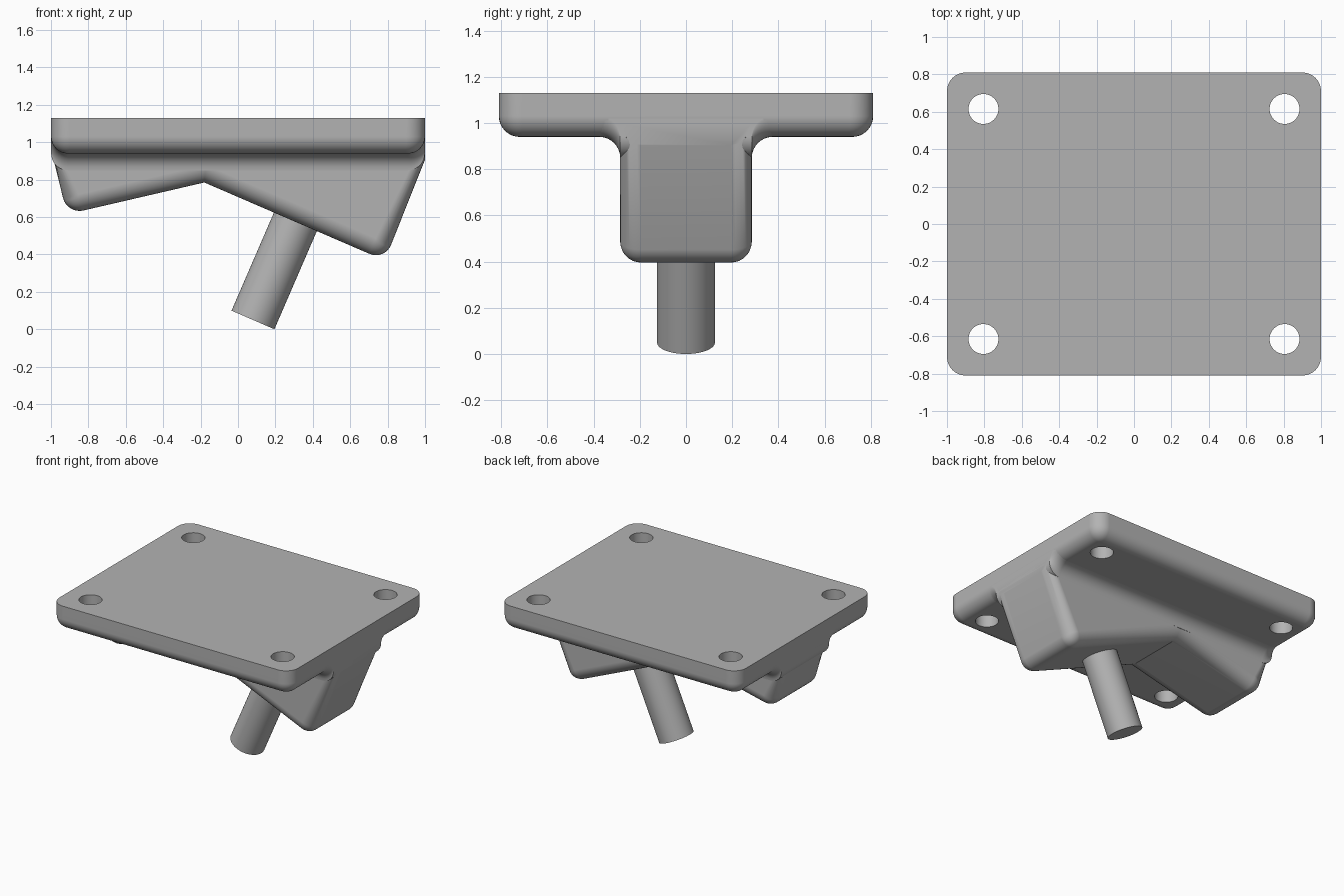
import bpy, bmesh
from math import sin, cos, pi
from mathutils import Vector

default = bpy.data.objects.get("Cube")
if default:
    bpy.data.objects.remove(default, do_unlink=True)

grey = bpy.data.materials.new("plain grey")
grey.use_nodes = True
colour = (0.45, 0.45, 0.45, 1)
grey.diffuse_color = colour
grey.node_tree.nodes["Principled BSDF"].inputs["Base Color"].default_value = colour

R = 0.09              # rounding and fillet radius
PLATE_Z, TOP_Z = 0.94, 1.13
HALF_W, HALF_D, BODY_D = 1.0, 0.81, 0.285


def make_object(name, bm):
    bmesh.ops.recalc_face_normals(bm, faces=bm.faces)
    mesh = bpy.data.meshes.new(name)
    bm.to_mesh(mesh)
    bm.free()
    mesh.materials.append(grey)
    obj = bpy.data.objects.new(name, mesh)
    bpy.context.collection.objects.link(obj)
    return obj


def finish(obj):
    bpy.ops.object.select_all(action='DESELECT')
    obj.select_set(True)
    bpy.context.view_layer.objects.active = obj
    for mod in list(obj.modifiers):
        bpy.ops.object.modifier_apply(modifier=mod.name)
    bpy.ops.object.shade_smooth_by_angle(angle=pi / 5)
    weighted = obj.modifiers.new("even shading", 'WEIGHTED_NORMAL')
    weighted.keep_sharp = True


def round_edges(bm, edges, radius):
    bmesh.ops.bevel(bm, geom=edges, offset=radius, segments=8, profile=0.5,
                    affect='EDGES', clamp_overlap=False)


def prism(points, half_depth):
    # Extrude an x-z outline along y
    bm = bmesh.new()
    face = bm.faces.new([bm.verts.new((x, -half_depth, z)) for x, z in points])
    out = bmesh.ops.extrude_face_region(bm, geom=[face])
    moved = [g for g in out["geom"] if isinstance(g, bmesh.types.BMVert)]
    bmesh.ops.translate(bm, verts=moved, vec=(0, 2 * half_depth, 0))
    bmesh.ops.recalc_face_normals(bm, faces=bm.faces)
    return bm


def cylinder(name, start, end, radius):
    bm = bmesh.new()
    bmesh.ops.create_cone(bm, cap_ends=True, segments=48, radius1=radius,
                          radius2=radius, depth=(end - start).length)
    obj = make_object(name, bm)
    turn = (end - start).to_track_quat('Z', 'Y').to_matrix().to_4x4()
    turn.translation = (start + end) / 2
    obj.data.transform(turn)
    return obj


# Mounting plate: rounded corners and a rounded lower rim
bm = prism([(-HALF_W, PLATE_Z), (HALF_W, PLATE_Z),
            (HALF_W, TOP_Z), (-HALF_W, TOP_Z)], HALF_D)
round_edges(bm, [e for e in bm.edges
                 if abs(e.verts[0].co.z - e.verts[1].co.z) > 0.1], 0.1)
round_edges(bm, [e for e in bm.edges
                 if all(abs(v.co.z - PLATE_Z) < 1e-4 for v in e.verts)], R)
plate = make_object("mounting_plate", bm)

# Four bolt holes
cutters = []
for sx in (-1, 1):
    for sy in (-1, 1):
        cutter = cylinder("hole_cutter", Vector((sx * 0.805, sy * 0.615, 0.8)),
                          Vector((sx * 0.805, sy * 0.615, 1.3)), 0.08)
        cutter.hide_render = True
        hole = plate.modifiers.new("bolt hole", 'BOOLEAN')
        hole.operation, hole.solver, hole.object = 'DIFFERENCE', 'EXACT', cutter
        cutters.append(cutter)
finish(plate)
for cutter in cutters:
    bpy.data.objects.remove(cutter, do_unlink=True)

# Wedge body: two sloping undersides meeting in a valley
E = HALF_W - 0.001
bm = prism([(-E, 1.02), (-E, 0.96), (-0.914, 0.615), (-0.18, 0.785),
            (0.785, 0.368), (E, 0.905), (E, 1.02)], BODY_D)


def is_rounded(edge):
    a, b = (v.co for v in edge.verts)
    if abs(a.y - b.y) < 1e-4:
        return max(a.z, b.z) < 1.0        # rims of both sides
    return a.z < 0.7                      # the two bottom corners


round_edges(bm, [e for e in bm.edges if is_rounded(e)], R)
finish(make_object("wedge_body", bm))

# Concave fillet joining body and plate, following the rim at both ends
STEPS = 8
stations = []
for i in range(STEPS + 1):
    t = pi / 2 * i / STEPS
    stations.append((HALF_W - R + R * sin(t), PLATE_Z + R * (1 - cos(t))))
stations = [(-x, z) for x, z in reversed(stations)] + stations
bm = bmesh.new()
rings = []
for x, z in stations:
    arc = [(BODY_D + R - R * cos(pi / 2 * k / STEPS),
            z - R + R * sin(pi / 2 * k / STEPS)) for k in range(STEPS + 1)]
    section = arc + [(-y, h) for y, h in reversed(arc)]
    rings.append([bm.verts.new((x * 0.999, y, h)) for y, h in section])
count = len(rings[0])
for a, b in zip(rings, rings[1:]):
    for k in range(count):
        n = (k + 1) % count
        bm.faces.new((a[k], a[n], b[n], b[k]))
bm.faces.new(rings[0])
bm.faces.new(rings[-1])
finish(make_object("joint_fillet", bm))

# Slanted pin, square to the longer underside
foot = Vector((0.08, 0, 0.05))
finish(cylinder("pin", foot, foot + Vector((0.397, 0, 0.918)) * 0.68, 0.125))
